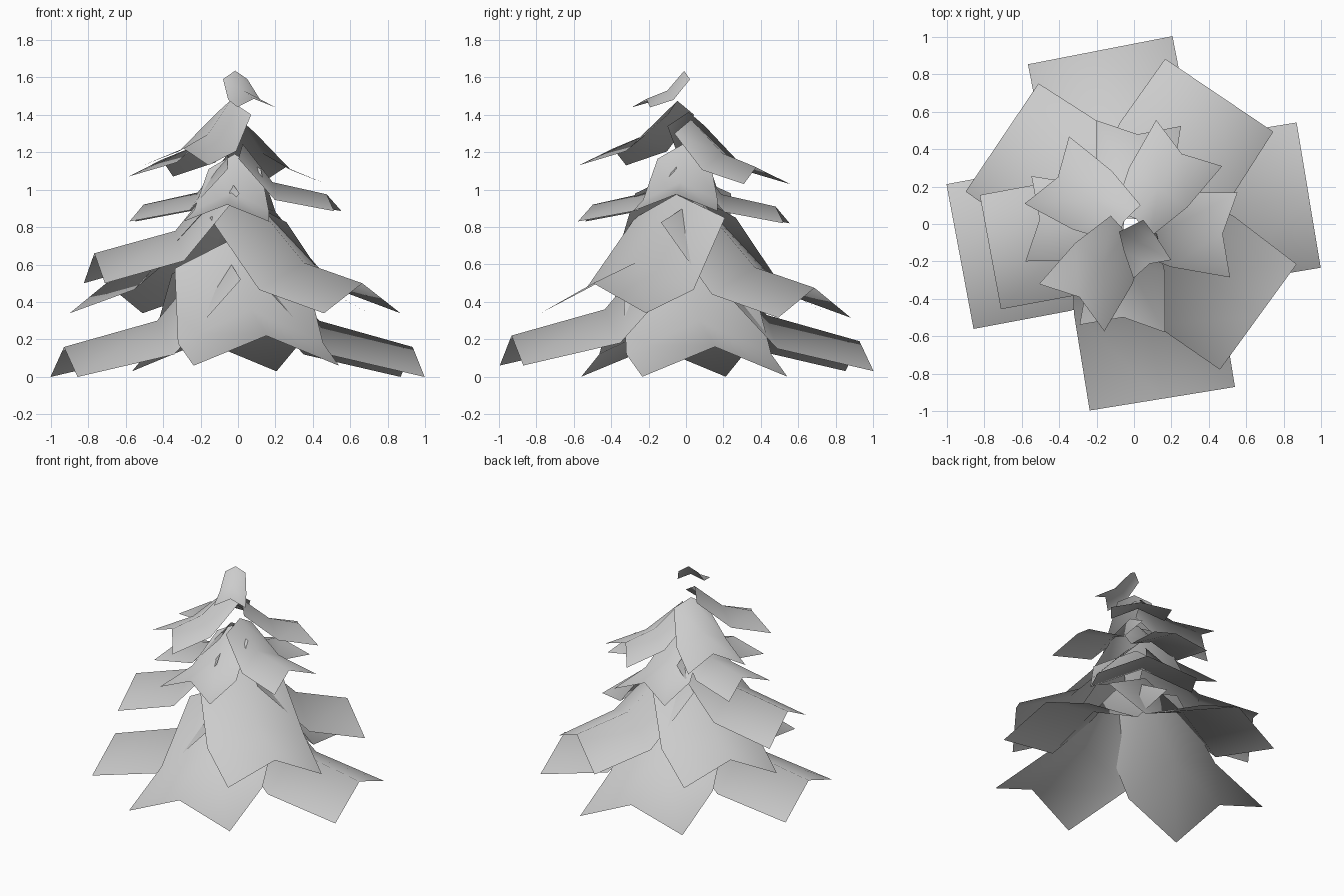
import bpy
from math import radians, cos, sin

if "Cube" in bpy.data.objects:
    bpy.data.objects.remove(bpy.data.objects["Cube"], do_unlink=True)

grey = bpy.data.materials.new("plain_grey")
grey.use_nodes = True
grey.diffuse_color = (0.6, 0.6, 0.6, 1)
grey.node_tree.nodes["Principled BSDF"].inputs["Base Color"].default_value = (0.6, 0.6, 0.6, 1)

# Bough profiles at root, bend and tip: ridge (radius, height), edge (radius, height), half width
LOW = [((.10, .70), (.05, .52), .35), ((.44, .30), (.42, .12), .393), ((.945, .16), (.945, 0), .393)]
MIDDLE = [((.08, .635), (.045, .51), .297), ((.45, .27), (.415, .125), .358), ((.835, .16), (.835, 0), .348)]
SINGLE = [((.08, .60), (.04, .48), .26), ((.34, .28), (.35, .12), .31), ((.78, .16), (.78, 0), .31)]
UPPER = [((.04, .36), (.03, .28), .14), ((.2, .155), (.23, .06), .2), ((.49, .09), (.55, 0), .228)]
HIGH = [((.045, .345), (.02, .27), .12), ((.25, .165), (.25, .075), .188), ((.47, .09), (.54, 0), .215)]
TOP = [((0, .195), (0, .15), .072), ((.1, .09), (.11, .04), .095), ((.225, .045), (.257, 0), .112)]


def bough(name, profile, centre, angle, height):
    """Creased sheet that drops from the axis and flares outward."""
    a = radians(angle)
    verts = []
    for ridge, edge, half_width in profile:
        for side, (r, z) in ((-1, edge), (0, ridge), (1, edge)):
            w = side * half_width
            verts.append((centre[0] + r * cos(a) - w * sin(a),
                          centre[1] + r * sin(a) + w * cos(a), z + height))
    faces = [(i, i + 3, i + 4, i + 1) for i in (0, 1, 3, 4)]
    mesh = bpy.data.meshes.new(name)
    mesh.from_pydata(verts, [], faces)
    mesh.materials.append(grey)
    mesh.shade_smooth()
    obj = bpy.data.objects.new(name, mesh)
    bpy.context.collection.objects.link(obj)


# Tiers from the ground up: name, profile, centre, (angle, tip height) of each bough
TIERS = [
    ("low_bough", LOW, (0, 0), [(9.4, 0), (101, .03), (190.6, 0), (279.2, .06)]),
    ("middle_bough", MIDDLE, (-.012, -.005), [(56, .315), (146, .34), (324, .34)]),
    ("single_bough", SINGLE, (0, -.008), [(190.5, .5)]),
    ("upper_bough", UPPER, (-.015, -.01), [(-5, .885), (86, .82), (176, .83), (265, .83)]),
    ("high_bough", HIGH, (-.015, -.01), [(55, 1.03), (146.5, 1.07), (234, 1.13)]),
    ("top_bough", TOP, (-.015, -.01), [(-64, 1.44)]),
]
for name, profile, centre, places in TIERS:
    for n, (angle, height) in enumerate(places, 1):
        bough(f"{name}_{n}", profile, centre, angle, height)
